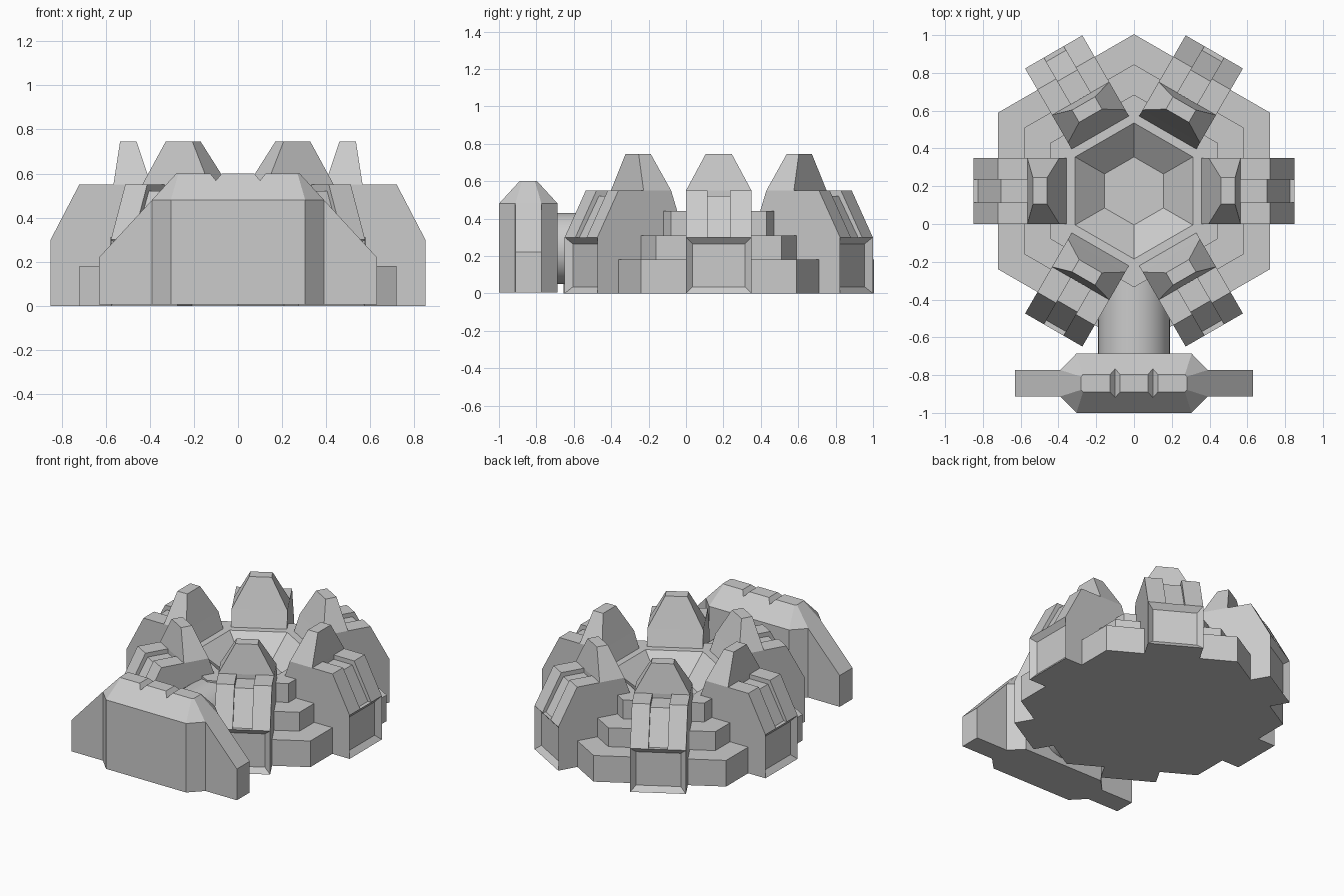
import bpy, bmesh
from math import pi, sin, cos
from mathutils import Matrix, Vector

if "Cube" in bpy.data.objects:
    bpy.data.objects.remove(bpy.data.objects["Cube"])

CY = 0.175  # centre of the hexagonal base


def finish(bm, name):
    bmesh.ops.recalc_face_normals(bm, faces=bm.faces)
    me = bpy.data.meshes.new(name)
    bm.to_mesh(me)
    bm.free()
    ob = bpy.data.objects.new(name, me)
    bpy.context.collection.objects.link(ob)
    return ob


def prism(bm, profile, a, b, axis='y'):
    """Extrude an (x, z) profile along y from a to b."""
    lo = [bm.verts.new((x, a, z)) for x, z in profile]
    hi = [bm.verts.new((x, b, z)) for x, z in profile]
    n = len(profile)
    faces = [bm.faces.new(lo), bm.faces.new(hi[::-1])]
    for i in range(n):
        j = (i + 1) % n
        faces.append(bm.faces.new((lo[j], lo[i], hi[i], hi[j])))
    bmesh.ops.recalc_face_normals(bm, faces=faces)
    return faces


def loft(bm, rings):
    """Skin between rings of points and cap both ends."""
    vs = [[bm.verts.new(p) for p in r] for r in rings]
    n = len(vs[0])
    for a, b in zip(vs, vs[1:]):
        for i in range(n):
            j = (i + 1) % n
            bm.faces.new((a[i], a[j], b[j], b[i]))
    bm.faces.new(vs[0][::-1])
    bm.faces.new(vs[-1])


def rect(x0, x1, y, z):
    return [(x0, -y, z), (x1, -y, z), (x1, y, z), (x0, y, z)]


# Stepped hexagonal base with a sunken bowl in the middle
bm = bmesh.new()
steps = [(.83, 0), (.83, .18), (.67, .18), (.67, .31), (.51, .31),
         (.51, .44), (.36, .44), (.18, .30)]
loft(bm, [[(r * cos(pi / 6 + k * pi / 3), CY + r * sin(pi / 6 + k * pi / 3), z)
           for k in range(6)] for r, z in steps])
finish(bm, "stepped_base")

# Six buttress towers around the base
for k in range(6):
    bm = bmesh.new()
    # foot with a recessed outer panel
    foot = prism(bm, [(.35, 0), (.85, 0), (.85, .30), (.35, .30)], -.175, .175)
    outer = [f for f in foot if f.normal.x > .9]
    bmesh.ops.inset_individual(bm, faces=outer, thickness=.05, depth=-.03)
    # raised ribs either side of a groove
    rib = [(.35, .30), (.85, .30), (.72, .55), (.395, .55), (.35, .42)]
    prism(bm, rib, -.175, -.06)
    prism(bm, rib, .06, .175)
    prism(bm, [(.35, .30), (.825, .30), (.705, .52), (.565, .52),
               (.565, .55), (.395, .55), (.35, .42)], -.06, .06)
    # tapered peak
    loft(bm, [rect(.395, .565, .175, .55), rect(.46, .535, .07, .745)])
    bm.transform(Matrix.Translation((0, CY, 0)) @ Matrix.Rotation(k * pi / 3, 4, 'Z'))
    finish(bm, f"buttress_tower_{k + 1}")

# Round connecting passage
bpy.ops.mesh.primitive_cylinder_add(vertices=48, radius=.19, depth=.5,
                                    location=(0, -.45, .24), rotation=(pi / 2, 0, 0))
bpy.context.object.name = "passage"
bpy.ops.object.shade_smooth_by_angle()


# Front gatehouse: chamfered block with a tapered roof
def octagon(x_in, x_out, y_in, y_out, z):
    half = [(x_in, -y_out), (x_out, -y_in), (x_out, y_in), (x_in, y_out)]
    return [(x, y - .843, z) for x, y in half + [(-x, -y) for x, y in half]]


bm = bmesh.new()
loft(bm, [octagon(.305, .39, .07, .157, .005), octagon(.305, .39, .07, .157, .48),
          octagon(.27, .28, .035, .047, .60)])
gate = finish(bm, "gatehouse")

# Sloping side wings of the gatehouse
for s, side in ((-1, "left"), (1, "right")):
    bm = bmesh.new()
    prism(bm, [(s * x, z) for x, z in
               [(.3, .005), (.63, .005), (.63, .22), (.39, .48), (.3, .48)]], -.912, -.772)
    finish(bm, f"gatehouse_wing_{side}")

# Notches cut in the roof ridge
bm = bmesh.new()
for s in (-.1, .1):
    prism(bm, [(s - .05, .63), (s, .568), (s + .05, .63)], -1.05, -.6)
cutter = finish(bm, "notch_cutter")
cutter.hide_render = True
cutter.hide_viewport = True
mod = gate.modifiers.new("notches", 'BOOLEAN')
mod.operation = 'DIFFERENCE'
mod.solver = 'EXACT'
mod.object = cutter
